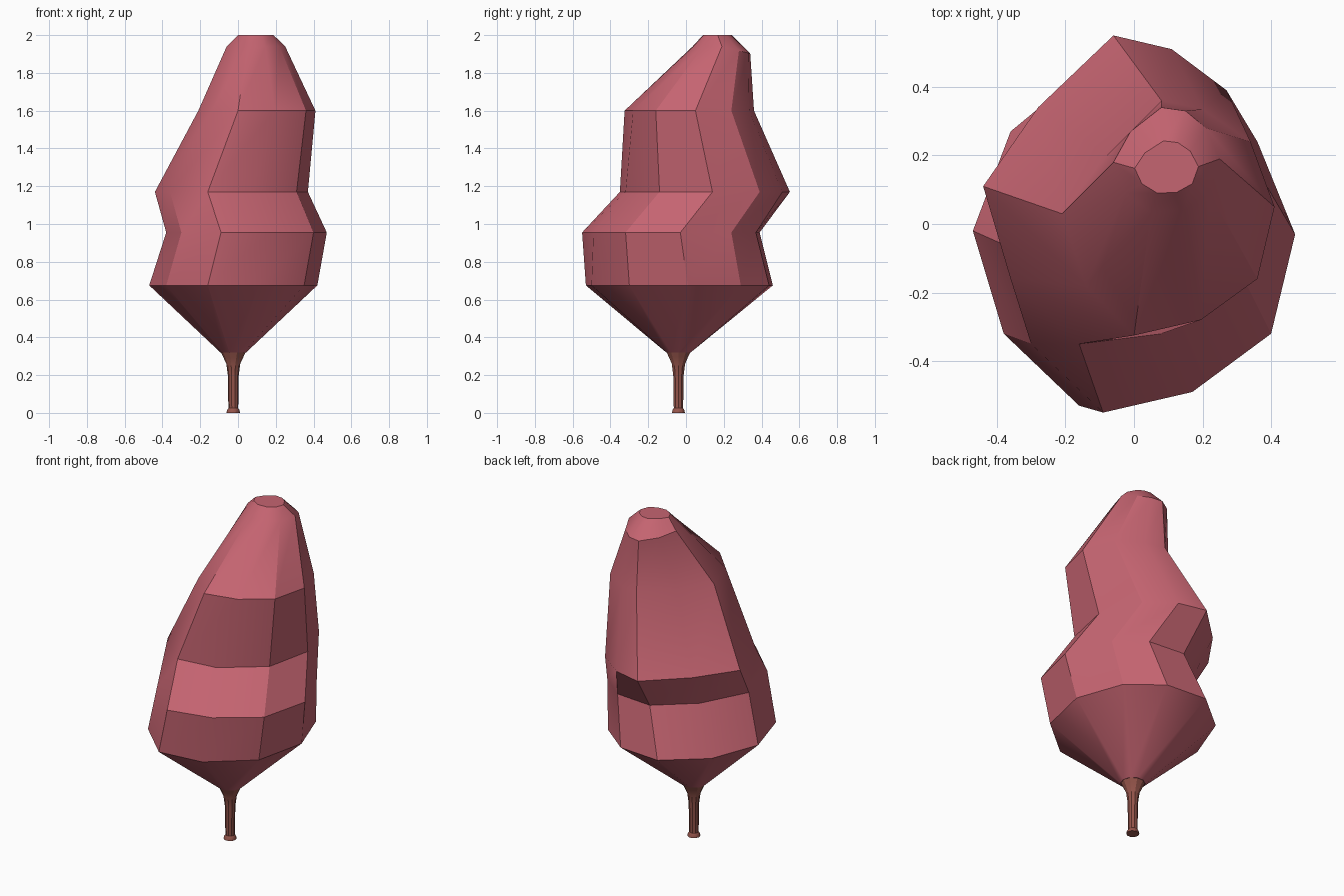
import bpy, bmesh, math

if "Cube" in bpy.data.objects:
    bpy.data.objects.remove(bpy.data.objects["Cube"])


def material(name, color):
    m = bpy.data.materials.new(name)
    m.diffuse_color = (*color, 1)
    m.use_nodes = True
    m.node_tree.nodes["Principled BSDF"].inputs["Base Color"].default_value = m.diffuse_color
    return m


def loft(name, rings, mat):
    """Skin a stack of equal-length rings of 3D points and cap both ends."""
    bm = bmesh.new()
    loops = [[bm.verts.new(p) for p in ring] for ring in rings]
    for a, b in zip(loops, loops[1:]):
        n = len(a)
        for i in range(n):
            j = (i + 1) % n
            bm.faces.new((a[i], a[j], b[j], b[i]))
    bm.faces.new(loops[0])
    bm.faces.new(loops[-1])
    bmesh.ops.recalc_face_normals(bm, faces=bm.faces)
    me = bpy.data.meshes.new(name)
    bm.to_mesh(me)
    bm.free()
    me.materials.append(mat)
    ob = bpy.data.objects.new(name, me)
    bpy.context.collection.objects.link(ob)
    bpy.ops.object.select_all(action='DESELECT')
    ob.select_set(True)
    bpy.context.view_layer.objects.active = ob
    bpy.ops.object.shade_smooth_by_angle(angle=math.radians(30))
    return ob


def circle(cx, cy, z, r):
    # ten-sided ring starting at -x, running past the front
    return [(cx + r * math.cos(math.pi + i * math.tau / 10),
             cy + r * math.sin(math.pi + i * math.tau / 10), z) for i in range(10)]


def level(z, pts):
    return [(x, y, z) for x, y in pts]


leaf = material("rose_leaf", (0.56, 0.128, 0.165))
bark = material("brown_bark", (0.30, 0.09, 0.07))

# Irregular crown sections, each starting at the left and running past the front
low = [(-.47, -.02), (-.38, -.32), (-.16, -.53), (.11, -.50), (.35, -.30),
       (.42, .01), (.32, .29), (.13, .44), (-.13, .46), (-.36, .27)]
waist = [(-.38, -.06), (-.30, -.35), (-.09, -.55), (.17, -.49), (.40, -.32),
         (.47, -.03), (.36, .24), (.20, .37), (-.03, .39), (-.24, .21)]
belly = [(-.44, .11), (-.36, -.16), (-.16, -.35), (.08, -.32), (.31, -.14),
         (.37, .14), (.27, .39), (.11, .51), (-.06, .55), (-.28, .34)]
shoulder = [(-.21, .03), (-.14, -.18), (0, -.325), (.195, -.28), (.36, -.16),
            (.41, .05), (.34, .24), (.20, .335), (.08, .36), (-.08, .20)]
tip = [(-.06, .18), (-.025, .09), (.05, .035), (.145, .04), (.22, .09),
       (.25, .19), (.21, .28), (.15, .33), (.08, .34), (-.01, .27)]
top = [(.095 + (x - .095) * .6, .165 + (y - .185) * .5) for x, y in tip]
tip_ring = [(x, y, 1.94 - max(0, y - .19) * .25) for x, y in tip]

# Crown
loft("crown", [circle(-.025, -.04, .32, .068), level(.675, low), level(.955, waist),
               level(1.17, belly), level(1.60, shoulder), tip_ring, level(2.0, top)], leaf)

# Trunk with a small foot and a flare under the crown
loft("trunk", [circle(-.025, -.04, z, r) for z, r in
               [(0, .036), (.015, .033), (.025, .026), (.20, .029),
                (.26, .037), (.295, .053), (.325, .068)]], bark)
